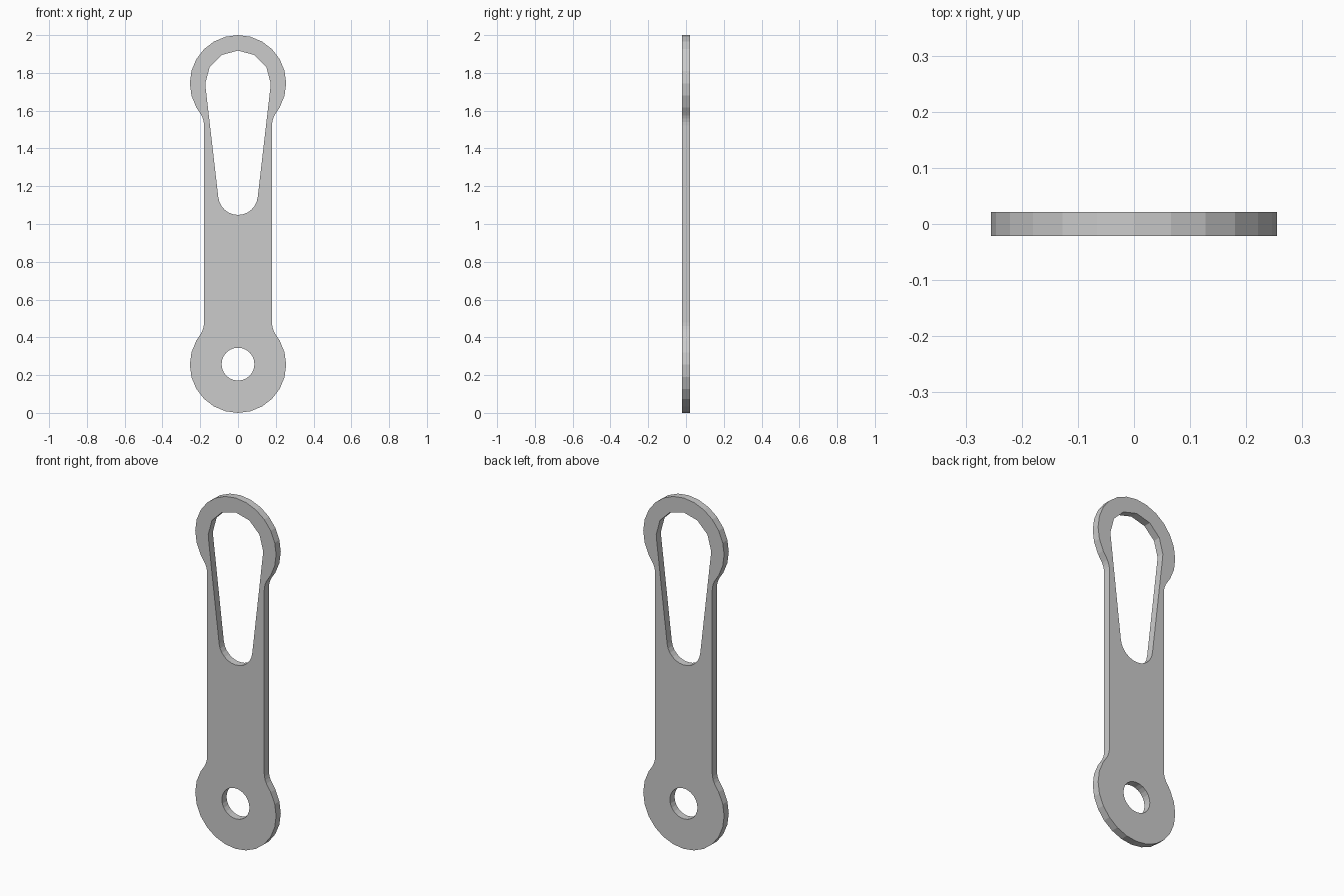
import bpy, bmesh
from math import sin, cos, radians

if "Cube" in bpy.data.objects:
    bpy.data.objects.remove(bpy.data.objects["Cube"])

HALF_THICK = 0.021
END_R = 0.255            # radius of both rounded ends
LOW_Z, TOP_Z = END_R, 2 - END_R


def arc(cx, cz, r, start, end, steps):
    """Points (x, z) along an arc, angles in degrees."""
    angles = [radians(start + (end - start) * i / steps) for i in range(steps + 1)]
    return [(cx + r * cos(a), cz + r * sin(a)) for a in angles]


def mirror_x(half):
    """Close a right-hand half profile by mirroring it; skips points on the axis."""
    return half + [(-x, z) for x, z in reversed(half) if x > 1e-5]


# Outline: rounded end, fillet into the straight shank, mirrored up and across
quarter = arc(0, LOW_Z, END_R, -90, 30, 8) + arc(0.297, 0.479, 0.117, 217, 180, 4)
right = quarter + [(x, 2 - z) for x, z in reversed(quarter)]
outline = mirror_x(right)

# Tapered slot: small round bottom, wide faceted top
slot = mirror_x(arc(0, 1.153, 0.105, -90, -6.3, 6)
                + arc(0, TOP_Z, 0.173, -6.3, -6.3, 1)[:1]
                + arc(0, TOP_Z, 0.173, 0, 90, 3))

# Round pivot hole
hole = arc(0, 0.258, 0.087, 0, 360, 24)[:-1]

# Fill the outline around the openings, then extrude to a plate
bm = bmesh.new()
edges = []
for loop in (outline, slot, hole):
    verts = [bm.verts.new((x, -HALF_THICK, z)) for x, z in loop]
    edges += [bm.edges.new((verts[i - 1], verts[i])) for i in range(len(verts))]
bmesh.ops.triangle_fill(bm, edges=edges, use_beauty=True, use_dissolve=False)
result = bmesh.ops.extrude_face_region(bm, geom=bm.faces[:], use_keep_orig=True)
moved = [v for v in result["geom"] if isinstance(v, bmesh.types.BMVert)]
bmesh.ops.translate(bm, verts=moved, vec=(0, 2 * HALF_THICK, 0))
bmesh.ops.recalc_face_normals(bm, faces=bm.faces[:])

mesh = bpy.data.meshes.new("link_plate")
bm.to_mesh(mesh)
bm.free()
plate = bpy.data.objects.new("link_plate", mesh)
bpy.context.collection.objects.link(plate)
